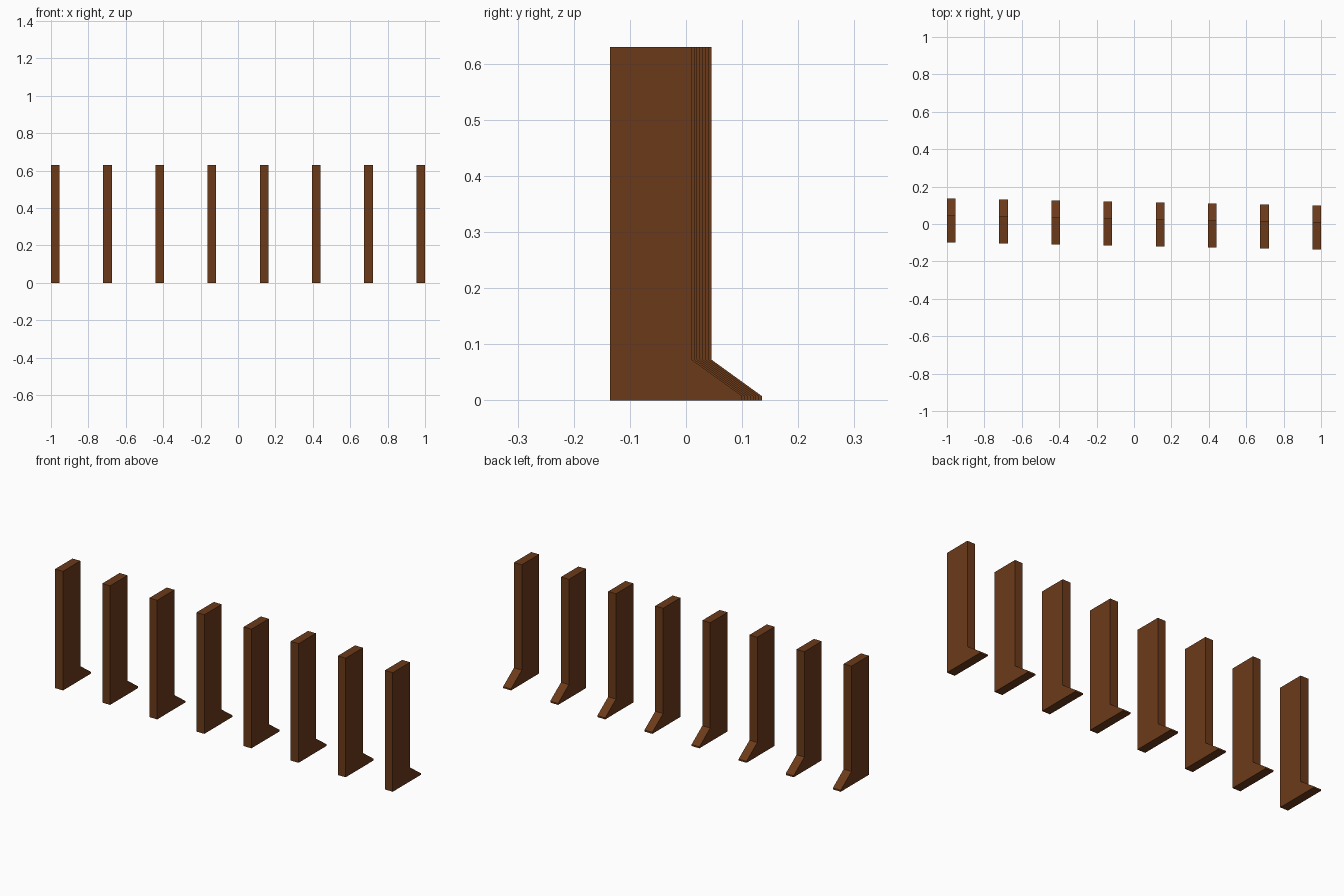
import bpy, bmesh

if "Cube" in bpy.data.objects:
    bpy.data.objects.remove(bpy.data.objects["Cube"])

COUNT = 8
WIDTH = 0.046
FIRST_X = -1 + WIDTH / 2
STEP_X = -2 * FIRST_X / (COUNT - 1)
STEP_Y = -0.005

# Side profile (y, z): tall slab with a sloped foot at the back
PROFILE = [(-0.1, 0), (0.135, 0), (0.135, 0.008), (0.045, 0.073),
           (0.045, 0.63), (-0.1, 0.63)]

wood = bpy.data.materials.new("brown_wood")
wood.diffuse_color = (0.147, 0.042, 0.010, 1)
wood.use_nodes = True
wood.node_tree.nodes["Principled BSDF"].inputs["Base Color"].default_value = wood.diffuse_color


def make_post_mesh():
    bm = bmesh.new()
    face = bm.faces.new([bm.verts.new((-WIDTH / 2, y, z)) for y, z in PROFILE])
    result = bmesh.ops.extrude_face_region(bm, geom=[face])
    verts = [v for v in result["geom"] if isinstance(v, bmesh.types.BMVert)]
    bmesh.ops.translate(bm, verts=verts, vec=(WIDTH, 0, 0))
    bmesh.ops.recalc_face_normals(bm, faces=bm.faces)
    mesh = bpy.data.meshes.new("footed_post")
    bm.to_mesh(mesh)
    bm.free()
    mesh.materials.append(wood)
    return mesh


# Row of identical posts, each stepped slightly toward the front
post_mesh = make_post_mesh()
for i in range(COUNT):
    post = bpy.data.objects.new(f"footed_post_{i + 1}", post_mesh)
    post.location = (FIRST_X + i * STEP_X, i * STEP_Y, 0)
    bpy.context.collection.objects.link(post)
